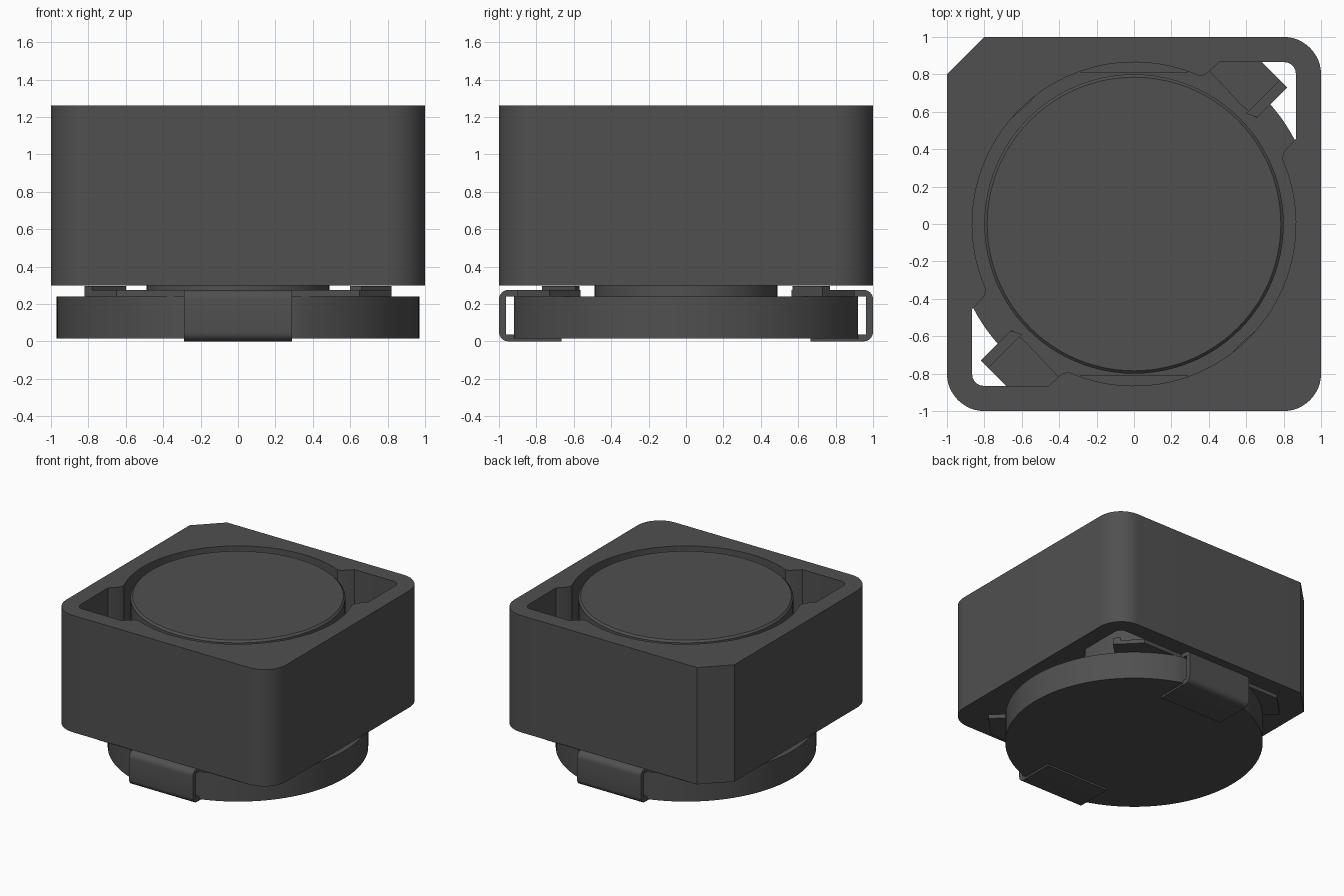
import bpy, bmesh
from math import cos, sin, radians, pi
from mathutils import Matrix

cube = bpy.data.objects.get("Cube")
if cube:
    bpy.data.objects.remove(cube, do_unlink=True)

mat = bpy.data.materials.new("dark_grey_ferrite")
mat.use_nodes = True
GREY = (0.08, 0.08, 0.08, 1)
mat.diffuse_color = GREY
bsdf = mat.node_tree.nodes["Principled BSDF"]
bsdf.inputs["Base Color"].default_value = GREY
bsdf.inputs["Roughness"].default_value = 0.6


def arc(cx, cy, r, a0, a1, n):
    """Points along a circular arc, angles in degrees."""
    return [(cx + r * cos(radians(a0 + (a1 - a0) * i / n)),
             cy + r * sin(radians(a0 + (a1 - a0) * i / n))) for i in range(n + 1)]


def turn(points):
    return [(-x, -y) for x, y in points]


def prism(name, points, low, high, matrix=None):
    """Extrude a flat outline from low to high."""
    bm = bmesh.new()
    face = bm.faces.new([bm.verts.new((x, y, low)) for x, y in points])
    ext = bmesh.ops.extrude_face_region(bm, geom=[face])
    top = [v for v in ext["geom"] if isinstance(v, bmesh.types.BMVert)]
    bmesh.ops.translate(bm, verts=top, vec=(0, 0, high - low))
    return finish(name, bm, matrix)


def lathe(name, profile, steps=96):
    """Revolve an (r, z) profile that starts and ends on the axis."""
    bm = bmesh.new()
    verts = [bm.verts.new((r, 0, z)) for r, z in profile]
    edges = [bm.edges.new(pair) for pair in zip(verts, verts[1:])]
    bmesh.ops.spin(bm, geom=verts + edges, cent=(0, 0, 0), axis=(0, 0, 1),
                   angle=2 * pi, steps=steps)
    bmesh.ops.remove_doubles(bm, verts=bm.verts, dist=0.0005)
    return finish(name, bm)


def finish(name, bm, matrix=None):
    if matrix:
        bm.transform(matrix)
    bmesh.ops.recalc_face_normals(bm, faces=bm.faces)
    mesh = bpy.data.meshes.new(name)
    bm.to_mesh(mesh)
    bm.free()
    mesh.materials.append(mat)
    obj = bpy.data.objects.new(name, mesh)
    bpy.context.collection.objects.link(obj)
    return obj


def smooth(obj):
    bpy.ops.object.select_all(action='DESELECT')
    bpy.context.view_layer.objects.active = obj
    obj.select_set(True)
    bpy.ops.object.shade_smooth_by_angle(angle=radians(30))


# Shield: square block with three round corners and one chamfer
outline = (arc(0.8, 0.8, 0.2, 0, 90, 12) + [(-0.8, 1), (-1, 0.8)]
           + arc(-0.8, -0.8, 0.2, 180, 270, 12) + arc(0.8, -0.8, 0.2, 270, 360, 12))
shield = prism("shield", outline, 0.3, 1.26)

# Round bore with two opposite corner pockets
pocket = ([(0.8, 0.385), (0.865, 0.455)] + arc(0.805, 0.805, 0.06, 0, 90, 6)
          + [(0.455, 0.865), (0.385, 0.8)])
wall = arc(0, 0, 0.865, 66, 204, 48)
cutter = prism("bore_cutter", wall + turn(pocket) + turn(wall) + pocket, 0.1, 1.5)
cutter.hide_render = True
mod = shield.modifiers.new("bore", 'BOOLEAN')
mod.operation, mod.solver, mod.object = 'DIFFERENCE', 'EXACT', cutter
bpy.context.view_layer.objects.active = shield
bpy.ops.object.modifier_apply(modifier=mod.name)
bpy.data.objects.remove(cutter, do_unlink=True)

# Drum core: post and upper flange with a bevelled rim
upper_core = lathe("upper_core", [(0, 0.23), (0.49, 0.23), (0.49, 0.98), (0.8, 0.98),
                                  (0.8, 1.24), (0.785, 1.255), (0, 1.255)])

# Lower flange, flattened at front and back
flat = arc(0, 0, 0.97, -71.5, 71.5, 48)
lower_core = prism("lower_core", flat + turn(flat), 0.015, 0.24)
# Bring the flats to the front and back
lower_core.data.transform(Matrix.Identity(4))

# Terminals: wrapped clip, side arms and a raised hook
clip = ([(0.665, 0)] + arc(0.95, 0.05, 0.05, -90, 0, 6)
        + arc(0.95, 0.225, 0.05, 0, 90, 6)
        + [(0.81, 0.275), (0.81, 0.24), (0.962, 0.24), (0.962, 0.038), (0.665, 0.038)])
arm = [(0.28, 0.9), (0.65, 0.9), (0.82, 0.73), (0.655, 0.565), (0.57, 0.64), (0.4, 0.82),
       (0.28, 0.82)]
hook = [(0.62, 0.58), (0.66, 0.57), (0.82, 0.73), (0.78, 0.77), (0.6, 0.59)]
# Sends profile axes (x, y, z) to world (y, z, x)
along_x = Matrix(((0, 0, 1, 0), (1, 0, 0, 0), (0, 1, 0, 0), (0, 0, 0, 1)))
parts = [shield, upper_core, lower_core]
for side, angle in (("back", 0), ("front", pi)):
    spin = Matrix.Rotation(angle, 4, 'Z')
    parts.append(prism(side + "_terminal_clip", clip, -0.29, 0.29, spin @ along_x))
    for hand, sx in (("inner", 1), ("outer", -1)):
        flip = Matrix.Diagonal((sx, 1, 1, 1))
        parts.append(prism(f"{side}_{hand}_terminal_arm", arm, 0.241, 0.274, spin @ flip))
    parts.append(prism(side + "_terminal_hook", hook[1:4] + hook[4:], 0.27, 0.297, spin))

for part in parts:
    smooth(part)
